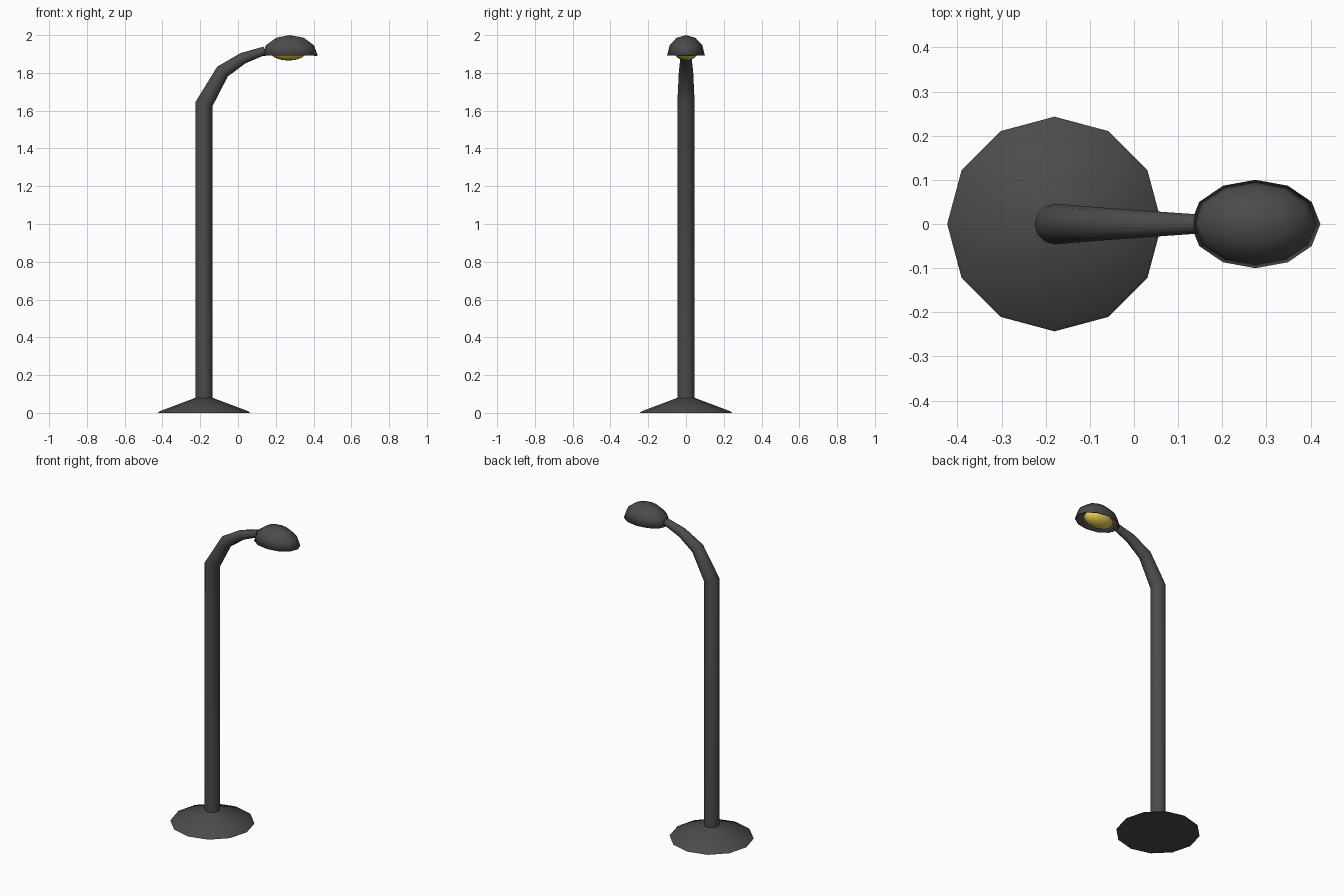
import bpy, bmesh, math
from mathutils import Vector

if "Cube" in bpy.data.objects:
    bpy.data.objects.remove(bpy.data.objects["Cube"])

SIDES = 12


def material(name, rgb):
    m = bpy.data.materials.new(name)
    m.diffuse_color = (*rgb, 1)
    m.use_nodes = True
    m.node_tree.nodes["Principled BSDF"].inputs["Base Color"].default_value = m.diffuse_color
    return m


grey = material("dark grey metal", (0.07, 0.07, 0.07))
yellow = material("lamp yellow", (0.75, 0.58, 0.08))


def finish(name, bm, mat, angle=50):
    bmesh.ops.recalc_face_normals(bm, faces=bm.faces)
    mesh = bpy.data.meshes.new(name)
    bm.to_mesh(mesh)
    bm.free()
    ob = bpy.data.objects.new(name, mesh)
    bpy.context.collection.objects.link(ob)
    mesh.materials.append(mat)
    bpy.ops.object.select_all(action='DESELECT')
    bpy.context.view_layer.objects.active = ob
    ob.select_set(True)
    bpy.ops.object.shade_smooth_by_angle(angle=math.radians(angle))
    return ob


def skin(bm, rings, cap_start=False, cap_end=False):
    """Join rings of points with quads, optionally closing the ends."""
    loops = [[bm.verts.new(p) for p in ring] for ring in rings]
    for a, b in zip(loops, loops[1:]):
        for i in range(SIDES):
            j = (i + 1) % SIDES
            bm.faces.new((a[i], a[j], b[j], b[i]))
    if cap_start:
        bm.faces.new(loops[0])
    if cap_end:
        bm.faces.new(loops[-1])
    return loops


def ring(centre, u, v):
    angles = [2 * math.pi * i / SIDES for i in range(SIDES)]
    return [Vector(centre) + u * math.cos(a) + v * math.sin(a) for a in angles]


X, Y = Vector((1, 0, 0)), Vector((0, 1, 0))

# Base: shallow cone with a thin lip
bm = bmesh.new()
skin(bm, [ring((-0.18, 0, z), X * r, Y * r)
          for r, z in ((0.243, 0), (0.236, 0.008), (0.045, 0.08))], True, True)
finish("base", bm, grey)

# Pole and tapering curved arm: x, z, radius, tilt of the path from vertical
bm = bmesh.new()
path = [(-0.18, 0.07, 0.045, 0), (-0.18, 1.635, 0.046, 15),
        (-0.082, 1.807, 0.038, 43), (0.027, 1.878, 0.030, 65),
        (0.142, 1.918, 0.022, 72)]
rings = []
for x, z, r, tilt in path:
    t = math.radians(tilt)
    rings.append(ring((x, 0, z), Vector((math.cos(t), 0, -math.sin(t))) * r, Y * r))
skin(bm, rings, True, True)
finish("pole_and_arm", bm, grey)

# Lamp hood: hollow half ellipsoid
bm = bmesh.new()
hood = []
for lat in (0, 30, 60):
    c, s = math.cos(math.radians(lat)), math.sin(math.radians(lat))
    hood.append(ring((0.275, 0, 1.892 + 0.108 * s), X * 0.147 * c, Y * 0.1 * c))
loops = skin(bm, hood)
top = bm.verts.new((0.275, 0, 2.0))
for i in range(SIDES):
    bm.faces.new((loops[-1][i], loops[-1][(i + 1) % SIDES], top))
hood_ob = finish("lamp_hood", bm, grey)
shell = hood_ob.modifiers.new("shell", 'SOLIDIFY')
shell.thickness = 0.004
shell.offset = -1

# Bulb: ellipsoid inside the hood, peeking out below
bm = bmesh.new()
bmesh.ops.create_uvsphere(bm, u_segments=SIDES, v_segments=8, radius=1)
for v in bm.verts:
    v.co = Vector((0.267 + v.co.x * 0.098, v.co.y * 0.063, 1.914 + v.co.z * 0.049))
finish("bulb", bm, yellow)
